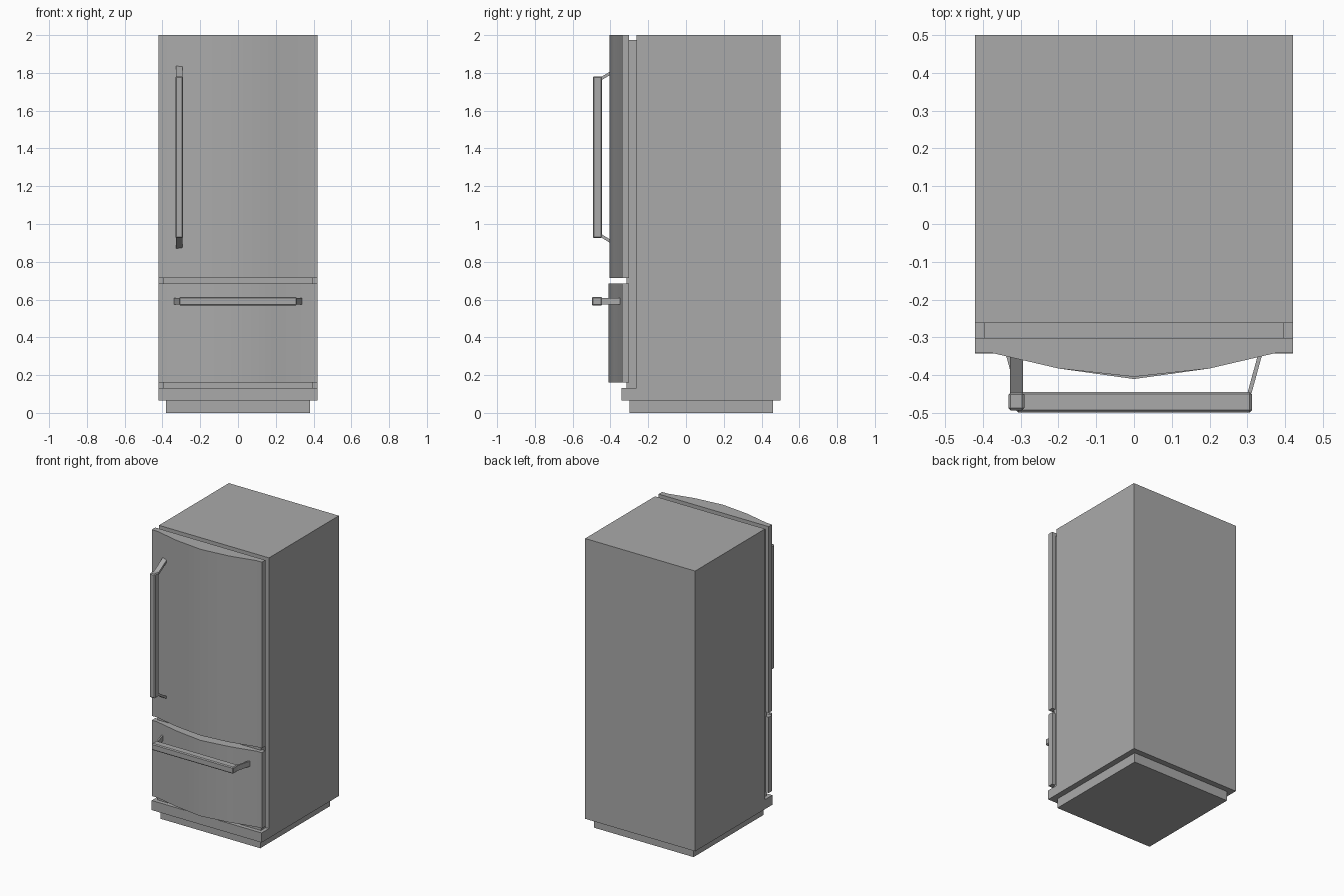
import bpy, bmesh, math
from mathutils import Vector

cube = bpy.data.objects.get("Cube")
if cube:
    bpy.data.objects.remove(cube, do_unlink=True)

# One brushed grey for every part
GREY = (0.40, 0.40, 0.40, 1)
steel = bpy.data.materials.new("steel_grey")
steel.use_nodes = True
steel.diffuse_color = GREY
steel.node_tree.nodes["Principled BSDF"].inputs["Base Color"].default_value = GREY


def finish(name, bm):
    bmesh.ops.recalc_face_normals(bm, faces=bm.faces)
    mesh = bpy.data.meshes.new(name)
    bm.to_mesh(mesh)
    bm.free()
    mesh.materials.append(steel)
    obj = bpy.data.objects.new(name, mesh)
    bpy.context.collection.objects.link(obj)
    return obj


def prism(name, points, shift):
    """Extrude a closed outline along a vector."""
    bm = bmesh.new()
    face = bm.faces.new([bm.verts.new(p) for p in points])
    side = bmesh.ops.extrude_face_region(bm, geom=[face])["geom"]
    verts = [g for g in side if isinstance(g, bmesh.types.BMVert)]
    bmesh.ops.translate(bm, verts=verts, vec=Vector(shift))
    return finish(name, bm)


def box(name, x, y, z):
    base = [(x[0], y[0], z[0]), (x[1], y[0], z[0]), (x[1], y[1], z[0]), (x[0], y[1], z[0])]
    return prism(name, base, (0, 0, z[1] - z[0]))


def bar(name, x, y, z):
    """Handle grip with softened edges."""
    obj = box(name, x, y, z)
    mod = obj.modifiers.new("soft_edges", "BEVEL")
    mod.width = 0.006
    mod.segments = 1
    return obj


def bowed_panel(name, bottom, top, peak):
    """Panel with flat back, narrow flat edges and a bowed front."""
    half = [(0.42, -0.302), (0.42, -0.34), (0.38, -0.34), (0.2, -0.382)]
    outline = half + [(0, peak)] + [(-x, y) for x, y in reversed(half)]
    obj = prism(name, [(x, y, bottom) for x, y in outline], (0, 0, top - bottom))
    bpy.ops.object.select_all(action="DESELECT")
    obj.select_set(True)
    bpy.context.view_layer.objects.active = obj
    bpy.ops.object.shade_smooth_by_angle(angle=math.radians(30))
    return obj


# Body
W = 0.42
box("plinth", (-0.38, 0.38), (-0.30, 0.46), (0, 0.066))
box("cabinet", (-W, W), (-0.262, 0.5), (0.066, 2))
box("base_lip", (-W, W), (-0.342, -0.262), (0.066, 0.132))
box("door_seal", (-0.395, 0.395), (-0.314, -0.262), (0.132, 1.975))

# Door and drawer
bowed_panel("upper_door", 0.715, 2, -0.404)
bowed_panel("lower_drawer", 0.162, 0.685, -0.41)

# Upright door handle with slanted brackets
bar("door_handle", (-0.332, -0.29), (-0.493, -0.445), (0.925, 1.782))
mid = 1.3535
for name, s in (("upper", 1), ("lower", -1)):
    side = [(-0.447, 0.408), (-0.447, 0.426), (-0.345, 0.488), (-0.345, 0.470)]
    prism(name + "_door_bracket", [(-0.328, y, mid + s * z) for y, z in side], (0.035, 0, 0))

# Drawer handle with slanted brackets
bar("drawer_handle", (-0.312, 0.312), (-0.498, -0.444), (0.568, 0.614))
for name, s in (("left", 1), ("right", -1)):
    plan = [(0.300, -0.447), (0.311, -0.447), (0.339, -0.345), (0.328, -0.345)]
    prism(name + "_drawer_bracket", [(s * x, y, 0.573) for x, y in plan], (0, 0, 0.036))
